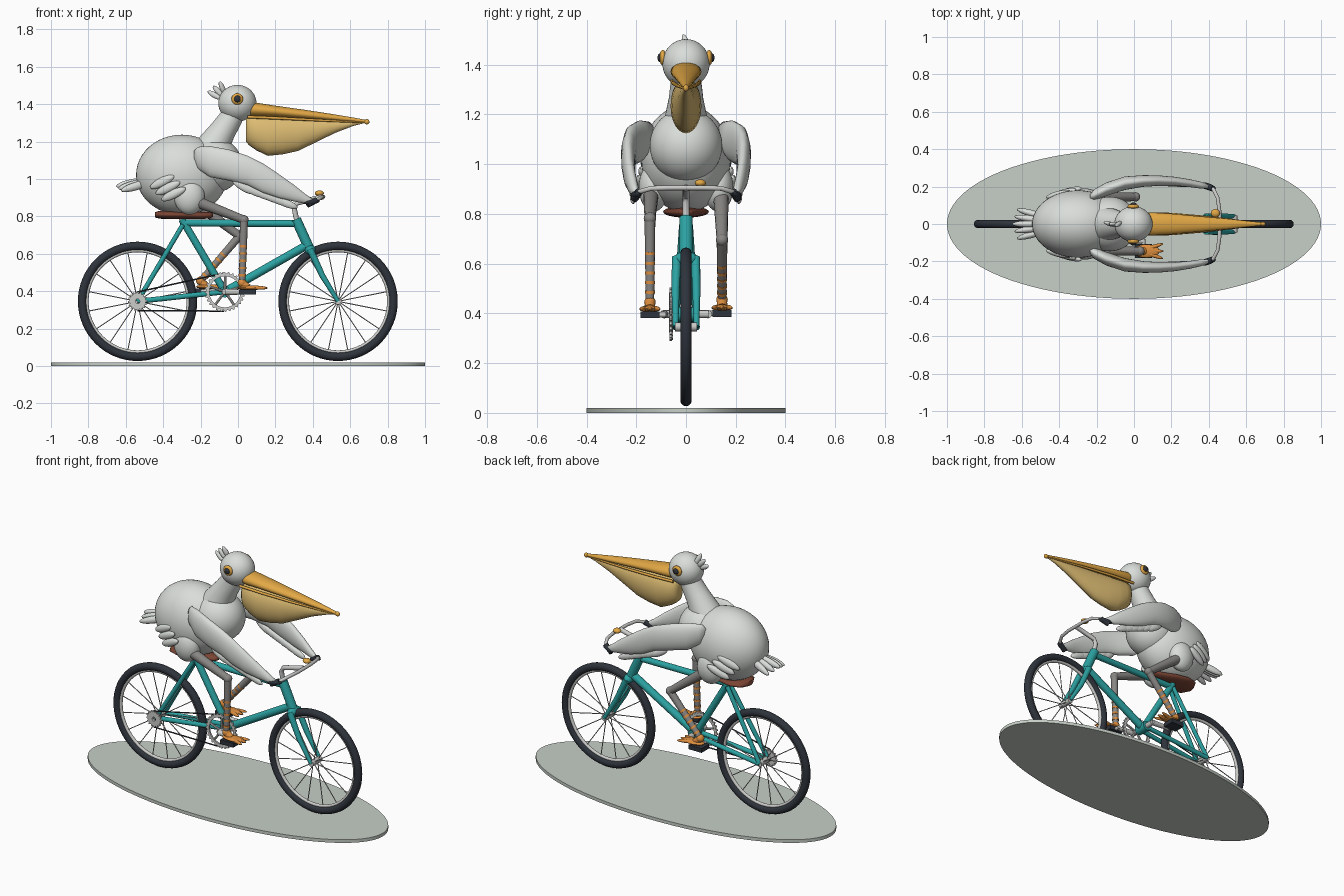
import bpy, bmesh, math
from mathutils import Vector, Matrix

if "Cube" in bpy.data.objects:
    bpy.data.objects.remove(bpy.data.objects["Cube"])


def material(name, r, g, b):
    m = bpy.data.materials.new(name)
    m.diffuse_color = (r, g, b, 1)
    m.use_nodes = True
    m.node_tree.nodes["Principled BSDF"].inputs["Base Color"].default_value = m.diffuse_color
    return m


WHITE = material("plumage white", .70, .73, .70)
GROUND = material("pale sage", .57, .62, .57)
TEAL = material("teal paint", .025, .36, .36)
BLACK = material("rubber black", .028, .034, .045)
SILVER = material("silver metal", .60, .61, .59)
GOLD = material("beak gold", .76, .39, .06)
POUCH = material("pouch tan", .72, .50, .17)
ORANGE = material("foot orange", .72, .27, .05)
BROWN = material("saddle brown", .20, .06, .035)
GREY = material("leg grey", .25, .24, .23)


def finish(bm, name, mat, angle=40):
    bmesh.ops.recalc_face_normals(bm, faces=bm.faces)
    me = bpy.data.meshes.new(name)
    bm.to_mesh(me)
    bm.free()
    ob = bpy.data.objects.new(name, me)
    bpy.context.collection.objects.link(ob)
    me.materials.append(mat)
    bpy.ops.object.select_all(action='DESELECT')
    ob.select_set(True)
    bpy.context.view_layer.objects.active = ob
    bpy.ops.object.shade_smooth_by_angle(angle=math.radians(angle))
    return ob


def skin(bm, rings, closed=False):
    rows = [[bm.verts.new(p) for p in r] for r in rings]
    n = len(rows[0])
    for i in range(len(rows) if closed else len(rows) - 1):
        a, b = rows[i], rows[(i + 1) % len(rows)]
        for k in range(n):
            bm.faces.new((a[k], a[(k + 1) % n], b[(k + 1) % n], b[k]))
    if not closed:
        bm.faces.new(rows[0])
        bm.faces.new(rows[-1])


def add_tube(bm, pts, r, seg=14):
    pts = [Vector(p) for p in pts]
    rad = r if isinstance(r, (list, tuple)) else [r] * len(pts)
    rings, u = [], None
    for i, p in enumerate(pts):
        t = (pts[min(i + 1, len(pts) - 1)] - pts[max(i - 1, 0)]).normalized()
        u = t.orthogonal() if u is None else u - t * u.dot(t)
        u.normalize()
        v = t.cross(u)
        rings.append([p + (u * math.cos(a) + v * math.sin(a)) * rad[i]
                      for a in (math.tau * k / seg for k in range(seg))])
    skin(bm, rings)


def tube(name, pts, r, mat, seg=14):
    bm = bmesh.new()
    add_tube(bm, pts, r, seg)
    return finish(bm, name, mat)


def ellipsoid(name, c, radii, mat, direction=(1, 0, 0), seg=32):
    bm = bmesh.new()
    bmesh.ops.create_uvsphere(bm, u_segments=seg, v_segments=seg // 2, radius=1)
    rot = Vector(direction).to_track_quat('X', 'Z').to_matrix().to_4x4()
    bm.transform(Matrix.Translation(c) @ rot @ Matrix.Diagonal((*radii, 1)))
    return finish(bm, name, mat)


def ring(name, c, major, minor, mat, seg=64, sides=14):
    # torus around the y axis
    bm = bmesh.new()
    rings = []
    for i in range(seg):
        a = math.tau * i / seg
        d = Vector((math.cos(a), 0, math.sin(a)))
        rings.append([Vector(c) + d * (major + minor * math.cos(b)) + Vector((0, minor * math.sin(b), 0))
                      for b in (math.tau * k / sides for k in range(sides))])
    skin(bm, rings, True)
    return finish(bm, name, mat)


def loft(name, stations, mat, seg=24):
    # stations: x, y, top z, bottom z, half width
    bm = bmesh.new()
    rings = []
    for x, y, top, bot, w in stations:
        rings.append([(x, y + w * math.cos(a), (top + bot) / 2 + (top - bot) / 2 * math.sin(a))
                      for a in (math.tau * k / seg for k in range(seg))])
    skin(bm, rings)
    return finish(bm, name, mat, 60)


def box(name, c, size, mat):
    bm = bmesh.new()
    bmesh.ops.create_cube(bm, size=1)
    bm.transform(Matrix.Translation(c) @ Matrix.Diagonal((*size, 1)))
    return finish(bm, name, mat)


def gear(name, c, outer, inner, teeth, depth, mat):
    bm = bmesh.new()
    rings = []
    for i in range(teeth * 4):
        a = math.tau * i / (teeth * 4)
        ro = outer if i % 4 < 2 else outer - .009
        rings.append([(c[0] + r * math.cos(a), c[1] + y, c[2] + r * math.sin(a))
                      for r, y in ((ro, -depth), (ro, depth), (inner, depth), (inner, -depth))])
    skin(bm, rings, True)
    return finish(bm, name, mat, 20)


# Ground plate
bm = bmesh.new()
bmesh.ops.create_cone(bm, cap_ends=True, segments=96, radius1=1, radius2=1, depth=.02)
bm.transform(Matrix.Translation((0, 0, .01)) @ Matrix.Diagonal((1, .4, 1, 1)))
finish(bm, "ground_plate", GROUND)

# Wheels
REAR, FRONT, BB = (-.537, 0, .346), (.535, 0, .346), (-.07, 0, .397)
for label, c in (("rear", REAR), ("front", FRONT)):
    ring(label + "_tire", c, .296, .023, BLACK)
    ring(label + "_rim", c, .272, .010, SILVER)
    tube(label + "_hub", [(c[0], -.045, c[2]), (c[0], .045, c[2])], .018, SILVER)
    bm = bmesh.new()
    for i in range(16):
        a = math.tau * (i + .5) / 16
        d = Vector((math.cos(a), 0, math.sin(a)))
        add_tube(bm, [Vector(c) + d * .012 + Vector((0, .02 * (-1) ** i, 0)), Vector(c) + d * .27], .0028, 6)
    finish(bm, label + "_spokes", SILVER)

# Frame
SEAT = (-.295, 0, .765)
tube("top_tube", [SEAT, (.315, 0, .762)], .019, TEAL)
tube("seat_tube", [BB, (-.30, 0, .785)], .020, TEAL)
tube("down_tube", [BB, (.375, 0, .65)], .023, TEAL)
tube("head_tube", [(.31, 0, .785), (.385, 0, .62)], .027, TEAL, 20)
tube("bottom_bracket", [(-.07, -.04, .397), (-.07, .04, .397)], .030, TEAL, 20)
ellipsoid("fork_crown", (.387, 0, .62), (.03, .05, .028), TEAL)
for s in (-1, 1):
    tube("seat_stay", [(-.295, s * .015, .755), (-.537, s * .042, .346)], .013, TEAL)
    tube("chain_stay", [(-.09, s * .025, .395), (-.537, s * .042, .346)], .014, TEAL)
    tube("fork_blade", [(.385, s * .038, .625), (.45, s * .042, .485), (.535, s * .042, .346)],
         [.019, .016, .011], TEAL)

# Saddle
tube("seat_post", [(-.295, 0, .76), (-.305, 0, .81)], .014, SILVER)
loft("saddle", [(-.445, 0, .822, .795, .03), (-.42, 0, .83, .788, .075), (-.36, 0, .832, .785, .092),
                (-.28, 0, .83, .785, .075), (-.2, 0, .825, .785, .042), (-.15, 0, .822, .79, .03),
                (-.135, 0, .815, .798, .012)], BROWN)

# Steering
tube("stem", [(.315, 0, .775), (.30, 0, .845), (.315, 0, .872), (.455, 0, .905)], .014, SILVER)
tube("handlebar", [(.38, -.205, .865), (.425, -.185, .89), (.447, -.14, .903), (.457, -.07, .905),
                   (.457, .07, .905), (.447, .14, .903), (.425, .185, .89), (.38, .205, .865)], .010, SILVER)
ellipsoid("bell", (.435, .058, .924), (.024, .022, .015), GOLD)
for s in (-1, 1):
    tube("grip", [(.37, s * .207, .862), (.42, s * .19, .888)], .016, BLACK)

# Drivetrain
gear("chainring", (-.07, -.062, .397), .107, .083, 28, .005, SILVER)
bm = bmesh.new()
for i in range(5):
    a = math.tau * i / 5 + .3
    add_tube(bm, [(-.07, -.062, .397), (-.07 + .088 * math.cos(a), -.062, .397 + .088 * math.sin(a))], .007, 8)
finish(bm, "chainring_arms", SILVER)
gear("rear_sprocket", (-.537, -.058, .346), .052, .012, 16, .006, SILVER)
tube("crank_axle", [(-.07, -.09, .397), (-.07, .09, .397)], .016, SILVER)
for z0, z1 in ((.396, .497), (.296, .294)):
    tube("chain_run", [(-.537, -.062, z0), (-.075, -.062, z1)], .004, BLACK, 8)

# Body, neck and head
ellipsoid("body", (-.30, 0, 1.022), (.245, .18, .215), WHITE, seg=48)
ellipsoid("chest", (-.13, 0, 1.075), (.152, .146, .148), WHITE, seg=48)
tube("neck", [(-.17, 0, 1.10), (-.125, 0, 1.19), (-.08, 0, 1.26), (-.035, 0, 1.33), (-.01, 0, 1.39)],
     [.11, .085, .07, .062, .06], WHITE, 28)
ellipsoid("head", (-.003, 0, 1.405), (.102, .095, .098), WHITE, seg=40)
for i in range(3):
    ellipsoid("crest_feather", (-.083 - .022 * i, 0, 1.485 - .018 * i), (.042, .012, .015), WHITE,
              (-.35 - .25 * i, (i - 1) * .25, .8 - .15 * i), 16)
for s in (-1, 1):
    ellipsoid("eye_ring", (-.004, s * .093, 1.428), (.031, .014, .031), GOLD, seg=24)
    ellipsoid("pupil", (-.003, s * .103, 1.428), (.018, .012, .018), BLACK, seg=20)

# Bill and pouch
loft("upper_bill", [(.05, 0, 1.41, 1.335, .05), (.09, 0, 1.409, 1.334, .062), (.2, 0, 1.392, 1.332, .055),
                    (.35, 0, 1.371, 1.322, .041), (.5, 0, 1.348, 1.312, .028), (.62, 0, 1.328, 1.304, .015),
                    (.68, 0, 1.317, 1.300, .009)], GOLD)
ellipsoid("bill_tip", (.688, 0, 1.306), (.015, .012, .014), GOLD, seg=20)
loft("throat_pouch", [(.042, 0, 1.33, 1.20, .03), (.06, 0, 1.345, 1.18, .05), (.10, 0, 1.345, 1.152, .060),
                      (.16, 0, 1.342, 1.124, .062), (.24, 0, 1.338, 1.132, .056), (.32, 0, 1.332, 1.15, .047),
                      (.42, 0, 1.325, 1.198, .035), (.52, 0, 1.317, 1.247, .025), (.62, 0, 1.308, 1.285, .012),
                      (.67, 0, 1.304, 1.297, .005)], POUCH)
for s in (-1, 1):
    tube("lower_bill_edge", [(.05, s * .055, 1.332), (.2, s * .052, 1.326), (.4, s * .036, 1.316),
                             (.68, s * .004, 1.302)], [.008, .008, .007, .004], GOLD, 10)

# Tail
for i in range(-2, 3):
    ellipsoid("tail_feather", (-.565 + .01 * abs(i), i * .028, .962 + .008 * (2 - abs(i))),
              (.088, .018, .022), WHITE, (-1, i * .14, -.2 - .05 * abs(i)), 20)

# Wings and flank plumage
for s in (-1, 1):
    loft("wing", [(-.235, s * .145, 1.15, 1.10, .012), (-.215, s * .155, 1.172, 1.055, .03),
                  (-.15, s * .185, 1.176, 1.01, .036), (-.05, s * .218, 1.158, .992, .036),
                  (.05, s * .230, 1.125, .968, .031), (.13, s * .232, 1.085, .928, .028),
                  (.22, s * .228, 1.025, .898, .024), (.30, s * .218, .968, .880, .021),
                  (.36, s * .207, .920, .868, .018), (.40, s * .20, .893, .868, .010)], WHITE)
    for i in range(6):
        ellipsoid("wing_feather", (.03 + .045 * i, s * (.222 - .002 * i), .957 - .017 * i),
                  (.068, .014, .021), WHITE, (.85, 0, -.5 + .03 * i), 16)
    ellipsoid("wing_tip", (.395, s * .202, .878), (.045, .016, .014), BLACK, (.9, -s * .3, .1), 16)
    for i in range(3):
        ellipsoid("flank_feather", (-.405 + .03 * i, s * (.158 + .009 * i), .985 - .033 * i),
                  (.075, .018, .024), WHITE, (-.85, -s * .22, -.42), 20)
    ellipsoid("thigh", (-.26, s * .13, .907), (.082, .06, .098), WHITE)

# Legs, feet, pedals and cranks
for s, knee, ankle, pedal in ((-1, (.032, .782), (.022, .445), (.05, .395)),
                              (1, (.008, .695), (-.20, .455), (-.19, .400))):
    y = s * .145
    K, A = Vector((knee[0], y, knee[1])), Vector((ankle[0], y, ankle[1]))
    tube("upper_leg", [(-.25, s * .14, .89), K], [.032, .022], GREY)
    ellipsoid("knee", K, (.025, .025, .025), GREY, seg=20)
    tube("shin", [K, A], [.022, .017], GREY)
    for i in range(5):
        p = K.lerp(A, .42 + .115 * i)
        d = (A - K).normalized() * .006
        tube("shin_band", [p - d, p + d], .0205, ORANGE)
    ellipsoid("ankle", A, (.024, .023, .024), ORANGE, seg=20)
    fz = pedal[1] + .024
    ellipsoid("foot_web", (ankle[0] + .045, y, fz), (.07, .036, .013), ORANGE, seg=24)
    tube("foot_joint", [A, (ankle[0] + .03, y, fz)], [.02, .022], ORANGE)
    for k in (-1, 0, 1):
        ellipsoid("toe", (ankle[0] + .075, y + k * .021, fz), (.062, .011, .011), ORANGE,
                  (1, k * .32, -.03), 16)
    box("pedal", (pedal[0], y, pedal[1]), (.09, .075, .027), BLACK)
    tube("crank_arm", [(-.07, s * .088, .397), (pedal[0], s * .092, pedal[1])], [.017, .013], SILVER)
    tube("pedal_axle", [(pedal[0], s * .08, pedal[1]), (pedal[0], s * .15, pedal[1])], .011, SILVER)
